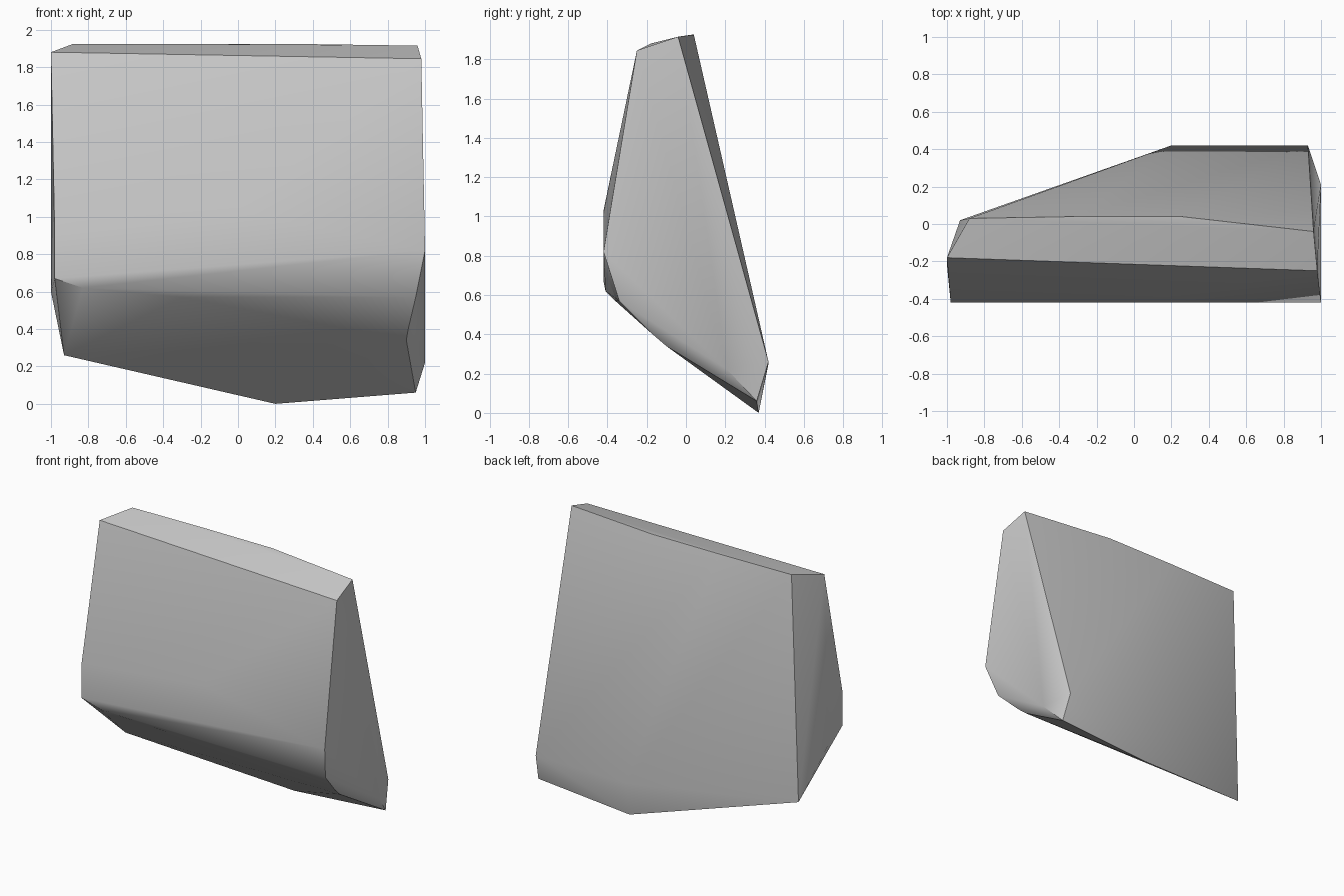
import bpy
import bmesh
import math

# Remove the default cube
default_cube = bpy.data.objects.get("Cube")
if default_cube:
    bpy.data.objects.remove(default_cube, do_unlink=True)


def flat_material(name, color):
    material = bpy.data.materials.new(name)
    material.use_nodes = True
    material.diffuse_color = color
    shader = material.node_tree.nodes["Principled BSDF"]
    shader.inputs["Base Color"].default_value = color
    shader.inputs["Roughness"].default_value = 0.8
    return material


def convex_chunk(name, corner_groups, material):
    """Wrap a tight convex skin around all the corner points."""
    bm = bmesh.new()
    for corners in corner_groups:
        for corner in corners:
            bm.verts.new(corner)
    result = bmesh.ops.convex_hull(bm, input=bm.verts[:])
    loose = {v for v in result["geom_interior"] + result["geom_unused"]
             if isinstance(v, bmesh.types.BMVert) and not v.link_faces}
    bmesh.ops.delete(bm, geom=list(loose), context="VERTS")
    bmesh.ops.recalc_face_normals(bm, faces=bm.faces[:])
    mesh = bpy.data.meshes.new(name)
    bm.to_mesh(mesh)
    bm.free()
    mesh.materials.append(material)
    chunk = bpy.data.objects.new(name, mesh)
    bpy.context.collection.objects.link(chunk)
    return chunk


# Sloping top rim, front corners first
top_rim = [
    (-1, -.18, 1.88), (.98, -.25, 1.845),
    (.96, -.04, 1.915), (.25, .04, 1.925),
    (-.3, .04, 1.925), (-.88, .03, 1.925),
]

# Bulging belly across the front
front_belly = [
    (-.98, -.42, .92), (0, -.42, 1.03), (1, -.42, .82),
    (-.98, -.42, .67), (-.83, -.41, .62),
]

# Undercut below the belly
undercut = [
    (-1, -.22, .6), (-.91, -.2, .47), (-.3, -.36, .57),
    (.95, -.34, .57), (.91, -.17, .4), (.9, -.1, .34),
]

# Pointed foot at the back
back_foot = [
    (-.93, .02, .26), (.2, .37, 0), (.95, .36, .06),
    (1, .21, .22), (.93, .42, .26), (.2, .42, .25),
]

stone_grey = flat_material("stone_grey", (.6, .6, .6, 1))
rock = convex_chunk("rock_slab", [top_rim, front_belly, undercut, back_foot], stone_grey)

# Soft shading with the hard breaks kept sharp
bpy.ops.object.select_all(action="DESELECT")
rock.select_set(True)
bpy.context.view_layer.objects.active = rock
bpy.ops.object.shade_smooth_by_angle(angle=math.radians(30))
